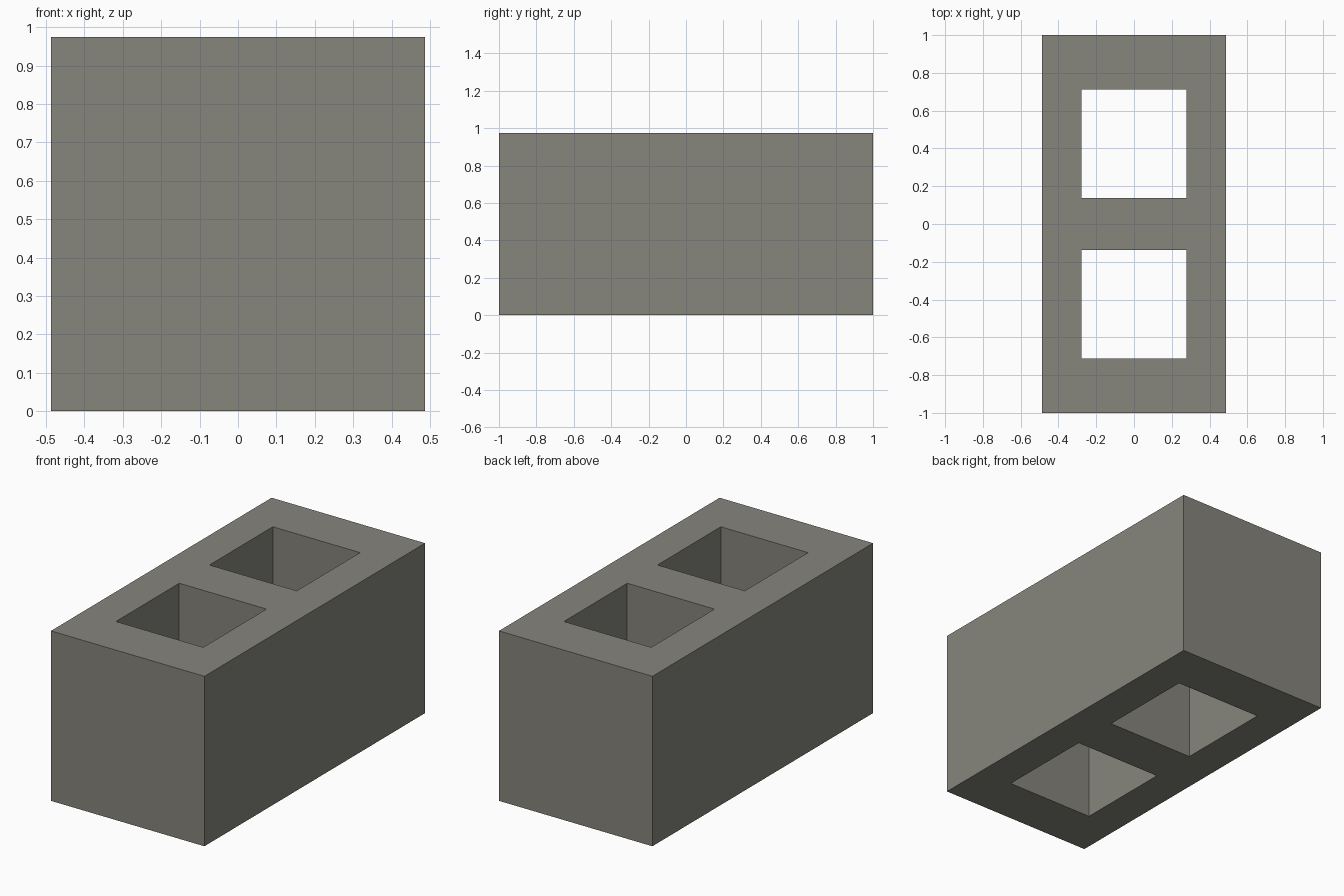
import bpy
import bmesh

if "Cube" in bpy.data.objects:
    bpy.data.objects.remove(bpy.data.objects["Cube"])

HEIGHT = 0.975
XS = [-0.487, -0.277, 0.277, 0.487]
YS = [-1.0, -0.711, -0.137, 0.137, 0.711, 1.0]
HOLES = {(1, 1), (1, 3)}

concrete = bpy.data.materials.new("concrete grey")
concrete.diffuse_color = (0.238, 0.234, 0.202, 1.0)
concrete.use_nodes = True
concrete.node_tree.nodes["Principled BSDF"].inputs["Base Color"].default_value = concrete.diffuse_color

# Bottom outline: a grid of cells with the two square cores left open
bm = bmesh.new()
verts = [[bm.verts.new((x, y, 0)) for y in YS] for x in XS]
for i in range(len(XS) - 1):
    for j in range(len(YS) - 1):
        if (i, j) not in HOLES:
            bm.faces.new((verts[i][j], verts[i + 1][j],
                          verts[i + 1][j + 1], verts[i][j + 1]))

# Raise the outline into a solid block with through cores
base = bm.faces[:]
top = bmesh.ops.extrude_face_region(bm, geom=base, use_keep_orig=True)["geom"]
bmesh.ops.translate(bm, vec=(0, 0, HEIGHT),
                    verts=[g for g in top if isinstance(g, bmesh.types.BMVert)])
bmesh.ops.recalc_face_normals(bm, faces=bm.faces)

mesh = bpy.data.meshes.new("hollow_block")
bm.to_mesh(mesh)
bm.free()
mesh.materials.append(concrete)
block = bpy.data.objects.new("hollow_block", mesh)
bpy.context.collection.objects.link(block)
